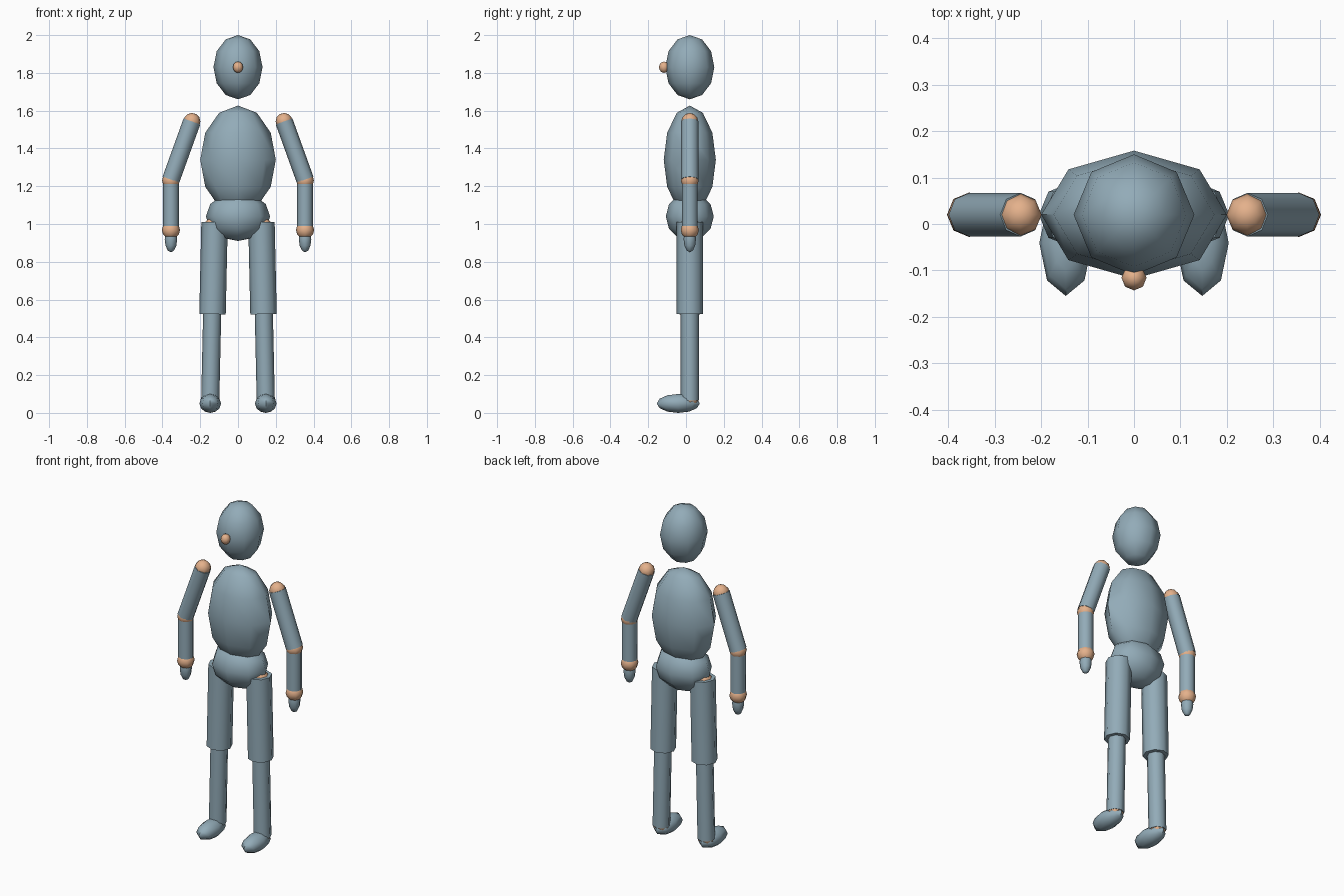
import bpy, math
from mathutils import Matrix, Vector

cube = bpy.data.objects.get("Cube")
if cube:
    bpy.data.objects.remove(cube, do_unlink=True)

CY = 0.02  # depth of the body axis


def material(name, rgb):
    m = bpy.data.materials.new(name)
    m.use_nodes = True
    m.diffuse_color = (*rgb, 1)
    m.node_tree.nodes["Principled BSDF"].inputs["Base Color"].default_value = (*rgb, 1)
    return m


BLUE = material("slate_blue", (0.29, 0.41, 0.48))
TAN = material("joint_tan", (0.78, 0.44, 0.26))


def finish(name, mat, matrix):
    obj = bpy.context.object
    obj.name = obj.data.name = name
    obj.data.transform(matrix)
    obj.data.materials.append(mat)
    bpy.ops.object.shade_smooth_by_angle(angle=math.radians(60))
    return obj


def ball(name, mat, center, radii):
    """Low-poly ellipsoid with its poles up and down."""
    bpy.ops.mesh.primitive_uv_sphere_add(segments=8, ring_count=6, radius=1, location=(0, 0, 0))
    return finish(name, mat, Matrix.LocRotScale(Vector(center), None, Vector(radii)))


def limb(name, top, bottom, radius):
    """Eight-sided tube between two (x, z) points, leaning sideways only."""
    dx, dz = top[0] - bottom[0], top[1] - bottom[1]
    bpy.ops.mesh.primitive_cylinder_add(vertices=8, radius=radius,
                                        depth=math.hypot(dx, dz), location=(0, 0, 0))
    mid = Vector(((top[0] + bottom[0]) / 2, CY, (top[1] + bottom[1]) / 2))
    return finish(name, BLUE, Matrix.Translation(mid) @ Matrix.Rotation(math.atan2(dx, dz), 4, 'Y'))


# Head, nose and trunk
ball("head", BLUE, (0, CY, 1.83), (0.13, 0.13, 0.17))
ball("nose", TAN, (0, -0.116, 1.83), (0.027, 0.027, 0.03))
ball("torso", BLUE, (0, CY, 1.34), (0.2, 0.138, 0.287))
ball("pelvis", BLUE, (0, CY, 1.04), (0.17, 0.127, 0.13))

# Arms and legs, mirrored
for side, s in (("left", 1), ("right", -1)):
    joints = {  # x, z, radius
        "shoulder": (0.244, 1.543, 0.045),
        "elbow": (0.355, 1.23, 0.047),
        "wrist": (0.355, 0.968, 0.048),
        "hip": (0.125, 0.985, 0.055),
        "knee": (0.137, 0.54, 0.045),
        "ankle": (0.147, 0.075, 0.047),
    }
    for joint, (x, z, r) in joints.items():
        ball(f"{side}_{joint}", TAN, (s * x, CY, z), (r, r, r))

    limb(f"{side}_upper_arm", (s * 0.244, 1.543), (s * 0.355, 1.235), 0.047)
    limb(f"{side}_forearm", (s * 0.355, 1.225), (s * 0.355, 0.975), 0.042)
    ball(f"{side}_hand", BLUE, (s * 0.355, CY, 0.92), (0.033, 0.033, 0.07))

    limb(f"{side}_thigh", (s * 0.124, 1.01), (s * 0.135, 0.523), 0.07)
    limb(f"{side}_shin", (s * 0.136, 0.56), (s * 0.147, 0.065), 0.048)
    ball(f"{side}_foot", BLUE, (s * 0.147, -0.041, 0.05), (0.057, 0.114, 0.05))
